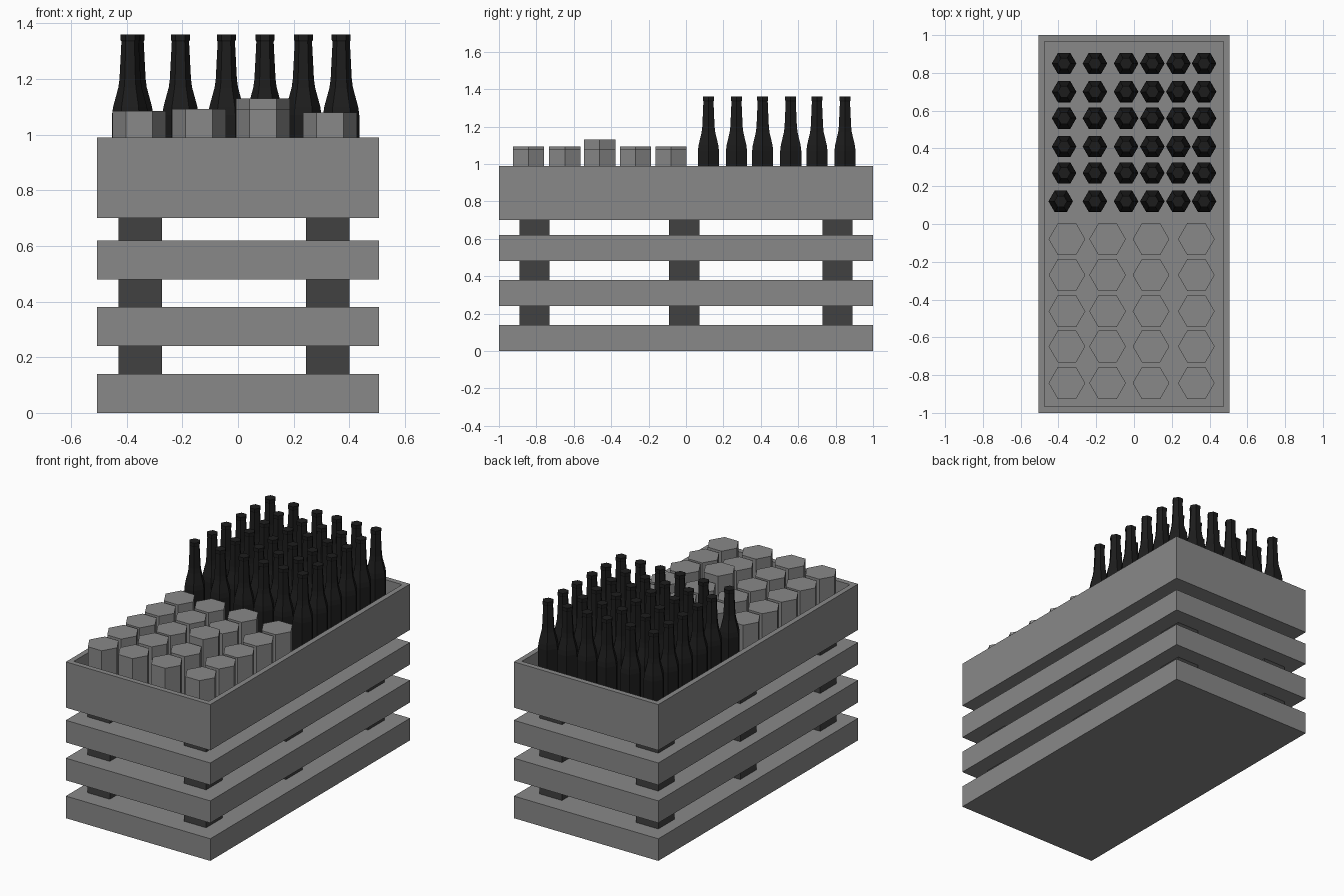
import bpy, bmesh, math

if "Cube" in bpy.data.objects:
    bpy.data.objects.remove(bpy.data.objects["Cube"])

def material(name, v):
    m = bpy.data.materials.new(name)
    m.diffuse_color = (v, v, v, 1)
    m.use_nodes = True
    m.node_tree.nodes["Principled BSDF"].inputs["Base Color"].default_value = m.diffuse_color
    return m

GREY = material("crate grey", 0.25)
DARK = material("dark post grey", 0.052)
BLACK = material("bottle black", 0.012)

def finish(name, bm, mat):
    bmesh.ops.recalc_face_normals(bm, faces=bm.faces)
    me = bpy.data.meshes.new(name)
    bm.to_mesh(me)
    bm.free()
    me.materials.append(mat)
    ob = bpy.data.objects.new(name, me)
    bpy.context.collection.objects.link(ob)
    return ob

def box(name, x0, x1, y0, y1, z0, z1, mat, rim=0, floor=0):
    bm = bmesh.new()
    bmesh.ops.create_cube(bm, size=1)
    for v in bm.verts:
        v.co = (x1 if v.co.x > 0 else x0, y1 if v.co.y > 0 else y0, z1 if v.co.z > 0 else z0)
    if rim:  # hollow out the top
        bm.normal_update()
        top = [f for f in bm.faces if f.normal.z > 0.9]
        bmesh.ops.inset_region(bm, faces=top, thickness=rim)
        new = bmesh.ops.extrude_face_region(bm, geom=top)["geom"]
        for v in new:
            if isinstance(v, bmesh.types.BMVert):
                v.co.z = floor
        bmesh.ops.delete(bm, geom=top, context='FACES')
    return finish(name, bm, mat)

def hex_lathe(name, x, y, profile, mat):
    """Six-sided solid from (radius, height) pairs, corners along x."""
    bm = bmesh.new()
    rings = [[bm.verts.new((x + r * math.cos(i * math.pi / 3), y + r * math.sin(i * math.pi / 3), z))
              for i in range(6)] for r, z in profile]
    for a, b in zip(rings, rings[1:]):
        for i in range(6):
            j = (i + 1) % 6
            bm.faces.new((a[i], a[j], b[j], b[i]))
    bm.faces.new(rings[0])
    bm.faces.new(rings[-1])
    return finish(name, bm, mat)

W, FLOOR = 0.506, 0.74

# Open tray on top and three slabs below
box("top_tray", -W, W, -1, 1, 0.70, 0.99, GREY, rim=0.055 - 0.008, floor=FLOOR)
for name, z0, z1 in (("upper_slab", 0.48, 0.62), ("middle_slab", 0.24, 0.38), ("base_slab", 0, 0.14)):
    box(name, -W, W, -1, 1, z0, z1, GREY)

# Spacer posts in the gaps
for z0, z1 in ((0.14, 0.24), (0.38, 0.48), (0.62, 0.70)):
    for x in (-0.352, 0.323):
        for y in (-0.81, -0.01, 0.81):
            box("spacer_post", x - 0.078, x + 0.078, y - 0.081, y + 0.081, z0, z1, DARK)

# Bottles in the back half
bottle = [(0.065, FLOOR), (0.065, 1.07), (0.061, 1.10), (0.042, 1.17), (0.038, 1.20),
          (0.031, 1.335), (0.034, 1.34), (0.034, 1.36)]
for y in (0.12, 0.27, 0.41, 0.56, 0.70, 0.85):
    for x in (-0.37, -0.207, -0.042, 0.097, 0.235, 0.371):
        dx = -0.018 if (x == -0.37 and y == 0.12) else 0
        hex_lathe("bottle", x + dx, y, bottle, BLACK)

# Cans in the front half, one standing taller
for y in (-0.08, -0.27, -0.462, -0.648, -0.842):
    for x, top in ((-0.355, 1.085), (-0.14, 1.093), (0.09, 1.093), (0.33, 1.079)):
        if x == 0.09 and y == -0.462:
            top = 1.13
        hex_lathe("can", x, y, [(0.097, FLOOR), (0.097, top)], GREY)
